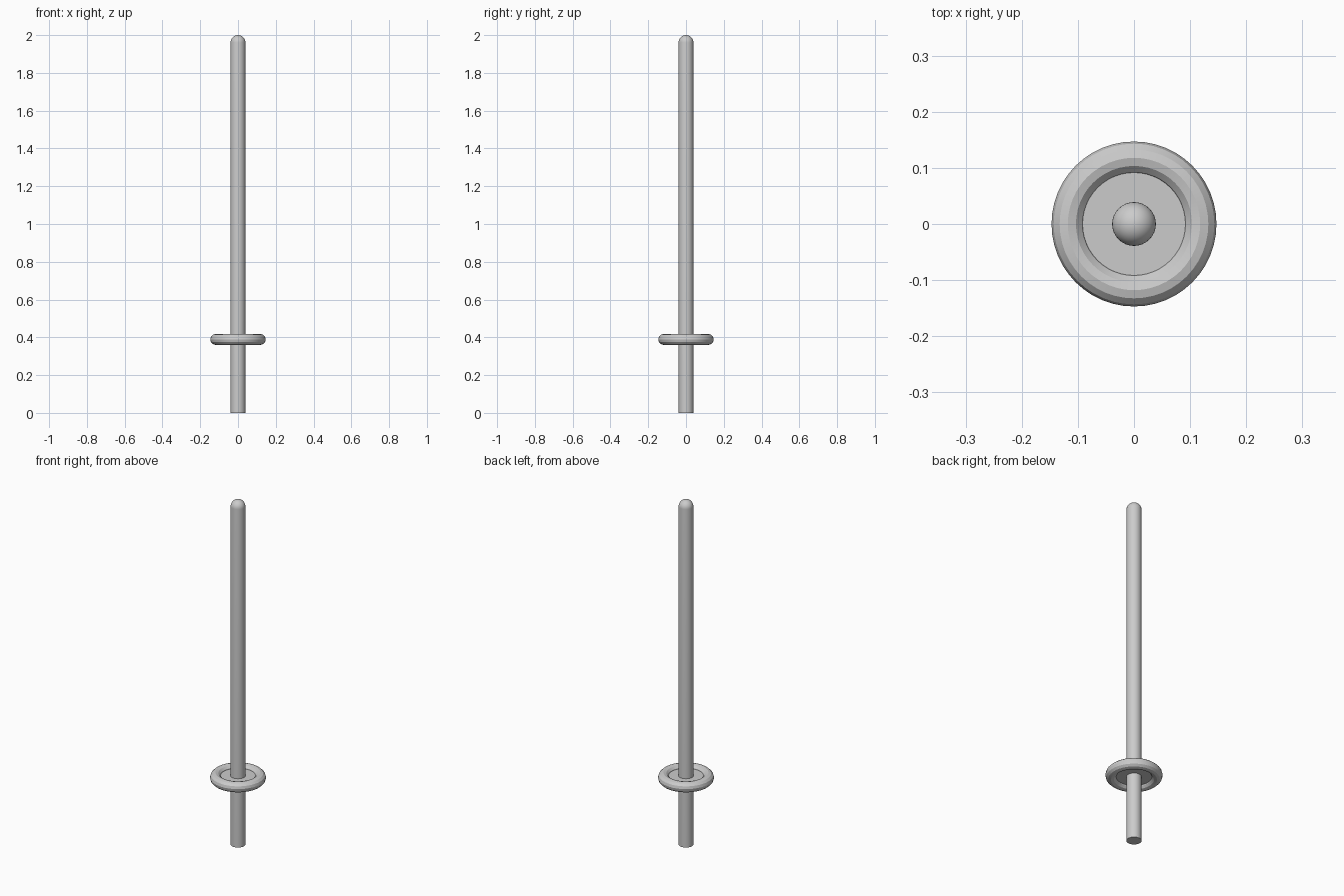
import bpy, bmesh, math

if "Cube" in bpy.data.objects:
    bpy.data.objects.remove(bpy.data.objects["Cube"])


def lathe(name, profile, segments, closed=False):
    """Spin an (r, z) profile around the z axis."""
    bm = bmesh.new()
    verts = [bm.verts.new((r, 0, z)) for r, z in profile]
    pairs = list(zip(verts, verts[1:]))
    if closed:
        pairs.append((verts[-1], verts[0]))
    edges = [bm.edges.new(p) for p in pairs]
    bmesh.ops.spin(bm, geom=verts + edges, cent=(0, 0, 0), axis=(0, 0, 1),
                   angle=math.tau, steps=segments, use_merge=False)
    bmesh.ops.remove_doubles(bm, verts=bm.verts[:], dist=1e-5)
    bmesh.ops.recalc_face_normals(bm, faces=bm.faces[:])
    mesh = bpy.data.meshes.new(name)
    bm.to_mesh(mesh)
    bm.free()
    obj = bpy.data.objects.new(name, mesh)
    bpy.context.collection.objects.link(obj)
    bpy.ops.object.select_all(action='DESELECT')
    obj.select_set(True)
    bpy.context.view_layer.objects.active = obj
    bpy.ops.object.shade_smooth_by_angle(angle=math.radians(29))
    return obj


R, H = 0.039, 2.0            # shaft radius and height
RING_Z = 0.389               # ring centre height
MAJOR, MINOR = 0.118, 0.029  # ring radii

# Shaft with flat foot and rounded tip
dome = [(R * math.cos(math.radians(a)), H - R + R * math.sin(math.radians(a)))
        for a in range(0, 90, 10)]
lathe("shaft", [(0, 0), (R, 0)] + dome + [(0, H)], 32)

# Guard ring, twelve-sided in section
section = [(MAJOR + MINOR * math.cos(math.tau * i / 12),
            RING_Z + MINOR * math.sin(math.tau * i / 12)) for i in range(12)]
lathe("guard_ring", section, 48, closed=True)

# Thin plate filling the ring
t = 0.01
lathe("guard_plate", [(0, RING_Z - t), (0.095, RING_Z - t),
                      (0.095, RING_Z + t), (0, RING_Z + t)], 48)
